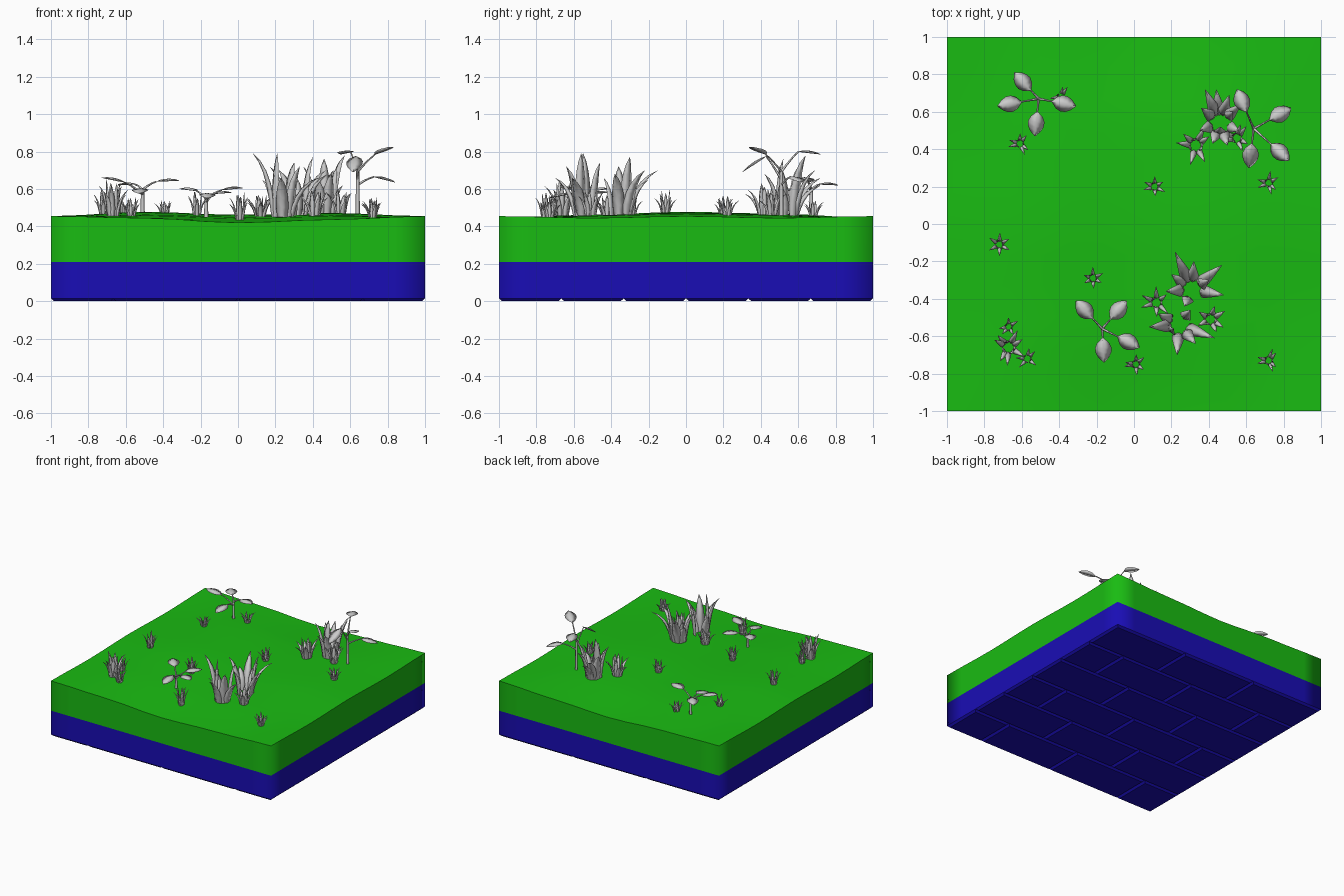
import bpy, bmesh, math, random
from mathutils import Vector

if "Cube" in bpy.data.objects:
    bpy.data.objects.remove(bpy.data.objects["Cube"])

random.seed(4)
UP = Vector((0, 0, 1))


def material(name, color):
    m = bpy.data.materials.new(name)
    m.diffuse_color = (*color, 1)
    m.use_nodes = True
    m.node_tree.nodes["Principled BSDF"].inputs["Base Color"].default_value = m.diffuse_color
    return m


def finish(bm, name, mat=None):
    bmesh.ops.recalc_face_normals(bm, faces=bm.faces[:])
    me = bpy.data.meshes.new(name)
    bm.to_mesh(me)
    bm.free()
    ob = bpy.data.objects.new(name, me)
    bpy.context.collection.objects.link(ob)
    if mat:
        me.materials.append(mat)
    return ob


green = material("grass_green", (0.01, 0.5, 0.006))
blue = material("base_blue", (0.01, 0.004, 0.46))

# Gently rolling ground height, blended from a coarse control grid
EDGE = (.455, .445, .42, .437, .455)
HEIGHTS = (EDGE,
           (.445, .463, .45, .46, .445),
           (.455, .478, .462, .472, .455),
           (.445, .468, .455, .462, .445),
           EDGE)


def ground_z(x, y):
    u, v = (x + 1) * 2, (y + 1) * 2
    i, j = min(3, max(0, int(u))), min(3, max(0, int(v)))
    s, t = u - i, v - j
    s, t = s * s * (3 - 2 * s), t * t * (3 - 2 * t)
    a = HEIGHTS[j][i] * (1 - s) + HEIGHTS[j][i + 1] * s
    b = HEIGHTS[j + 1][i] * (1 - s) + HEIGHTS[j + 1][i + 1] * s
    return a * (1 - t) + b * t


# Block layers: a grid with a skirt, vertical corners shaded smooth
def layer(name, top, z_low, mat, keep_top):
    bm = bmesh.new()
    bmesh.ops.create_grid(bm, x_segments=12, y_segments=12, size=1)
    for v in bm.verts:
        v.co.z = top(v.co.x, v.co.y)
    caps = bm.faces[:]
    rim = [e for e in bm.edges if e.is_boundary]
    for e in rim:
        e.smooth = False
    new = bmesh.ops.extrude_edge_only(bm, edges=rim)["geom"]
    for v in new:
        if isinstance(v, bmesh.types.BMVert):
            v.co.z = z_low
    if not keep_top:
        bmesh.ops.delete(bm, geom=caps, context='FACES')
    for f in bm.faces:
        f.smooth = True
    ob = finish(bm, name, mat)
    return ob


layer("grass_layer", ground_z, 0.21, green, True)
layer("soil_layer", lambda x, y: 0.21, 0.015, blue, False)

# Chamfered paving bricks on the underside, rows staggered
bm = bmesh.new()
row = 1 / 3
for r in range(6):
    cuts = [-1, -row, row, 1] if r % 2 else [-1, -2 * row, 0, 2 * row, 1]
    y0, y1 = -1 + r * row, -1 + (r + 1) * row
    for x0, x1 in zip(cuts, cuts[1:]):
        rings = []
        for z, d in ((0.015, 0), (0, 0.016)):
            rings.append([bm.verts.new((x, y, z)) for x, y in (
                (x0 + d, y0 + d), (x1 - d, y0 + d), (x1 - d, y1 - d), (x0 + d, y1 - d))])
        bm.faces.new(rings[1])
        for k in range(4):
            n = (k + 1) % 4
            bm.faces.new((rings[0][k], rings[0][n], rings[1][n], rings[1][k]))
finish(bm, "underside_bricks", blue)


# Diamond-section loft along a curved path, used for blades, stems and leaves
def loft(bm, a, ctrl, b, width, thick, profile):
    a, ctrl, b = Vector(a), Vector(ctrl), Vector(b)
    n = len(profile) - 1
    flat = Vector((b.x - a.x, b.y - a.y, 0))
    if flat.length < 1e-4:
        flat = Vector((1, 0, 0))
    side = flat.normalized().cross(UP)
    rings = []
    for i, p in enumerate(profile):
        t = i / n
        c = a * (1 - t) ** 2 + ctrl * 2 * t * (1 - t) + b * t * t
        tan = ((ctrl - a) * (1 - t) + (b - ctrl) * t).normalized()
        nor = side.cross(tan)
        w, h = side * width * p / 2, nor * thick * p / 2
        rings.append([bm.verts.new(c + o) for o in (w, h, -w, -h)])
    for r0, r1 in zip(rings, rings[1:]):
        for k in range(4):
            m = (k + 1) % 4
            bm.faces.new((r0[k], r0[m], r1[m], r1[k])).smooth = True


BLADE = (.75, 1, .95, .75, .45, .03)
LEAF = (.12, .75, 1, .95, .65, .05)


def blade(bm, cx, cy, tip, width, root):
    d = Vector((tip[0] - cx, tip[1] - cy))
    off = d.normalized() * root
    bx, by = cx + off.x, cy + off.y
    z = ground_z(bx, by) - 0.01
    ctrl = (bx + (tip[0] - bx) * .15, by + (tip[1] - by) * .15, z + (tip[2] - z) * .75)
    loft(bm, (bx, by, z), ctrl, tip, width, width * .4, BLADE)


# Large clumps, each blade given by its tip
BIG = {
    "front_clump_a": (.31, -.35, ((.22, -.15, .7), (.47, -.22, .70), (.48, -.38, .68), (.2, -.27, .62),
                                  (.32, -.2, .65), (.4, -.3, .77), (.17, -.36, .72), (.27, -.44, .66))),
    "front_clump_b": (.24, -.54, ((.08, -.55, .79), (.23, -.7, .66), (.43, -.61, .66), (.13, -.48, .65),
                                  (.33, -.64, .72), (.21, -.56, .79), (.3, -.46, .74))),
    "back_clump": (.46, .54, ((.38, .72, .66), (.44, .72, .62), (.51, .69, .7), (.36, .62, .68),
                              (.35, .5, .72), (.46, .52, .76), (.53, .6, .72), (.56, .5, .62),
                              (.42, .43, .66), (.5, .42, .68), (.57, .64, .78))),
}
for name, (cx, cy, tips) in BIG.items():
    bm = bmesh.new()
    for t in tips:
        blade(bm, cx, cy, t, .068, .05)
    finish(bm, name)

# Small and medium tufts: x, y, height, spread, blade width, count
TUFTS = [
    (-.67, -.66, .20, .095, .034, 11), (-.67, -.55, .11, .055, .02, 8), (-.57, -.72, .11, .06, .02, 8),
    (.12, -.42, .13, .08, .027, 9), (.41, -.51, .15, .085, .032, 9),
    (.33, .42, .17, .10, .036, 10), (.55, .46, .14, .075, .03, 9),
    (-.72, -.11, .13, .06, .022, 9), (-.22, -.29, .13, .06, .021, 9), (.01, -.75, .15, .06, .022, 9),
    (.72, -.73, .10, .06, .021, 9), (.11, .2, .11, .06, .021, 9), (.72, .22, .10, .06, .021, 9),
    (-.61, .43, .08, .06, .02, 9), (-.39, .68, .09, .06, .02, 8),
]
for i, (x, y, h, s, w, n) in enumerate(TUFTS):
    bm = bmesh.new()
    for k in range(n):
        a = math.tau * k / n + random.uniform(-.25, .25)
        r = s * (random.uniform(.85, 1.1) if k % 3 else .4)
        z = ground_z(x, y) + h * (random.uniform(.55, .85) if k % 3 else random.uniform(.85, 1))
        blade(bm, x, y, (x + math.cos(a) * r, y + math.sin(a) * r, z), w, s * .3)
    finish(bm, f"grass_tuft_{i + 1}")

# Leafy plants: stem x, y, stem top z, then leaves as (tip xyz, base z)
PLANTS = {
    "back_left_plant": (-.51, .67, .60, ((-.64, .81, .62, .625), (-.73, .63, .66, .635),
                                         (-.31, .63, .645, .64), (-.53, .47, .575, .60))),
    "front_plant": (-.17, -.56, .55, ((-.31, -.41, .60, .59), (-.04, -.41, .58, .575),
                                      (.03, -.66, .605, .595), (-.16, -.74, .55, .575))),
    "back_right_plant": (.64, .51, .70, ((.55, .72, .785, .80), (.84, .62, .635, .665),
                                         (.83, .34, .825, .785), (.615, .30, .69, .775))),
}
for name, (x, y, top, leaves) in PLANTS.items():
    bm = bmesh.new()
    z0 = ground_z(x, y) - .01
    loft(bm, (x, y, z0), (x, y, (z0 + top) / 2), (x, y, top), .022, .022, (1.1, 1, .9, .8))
    for k, (tx, ty, tz, bz) in enumerate(leaves):
        tip = Vector((tx, ty, tz))
        d = Vector((tx - x, ty - y, 0)).normalized()
        base = Vector((tx, ty, bz)) - d * .13
        start = Vector((x, y, z0 + (min(top, bz) - z0) * (.8 if k % 2 else .97)))
        loft(bm, start, start.lerp(base, .5) + UP * .01, base, .012, .012, (1.2, 1, .8, .7))
        loft(bm, base, base.lerp(tip, .5) + UP * .012, tip, .088, .014, LEAF)
    finish(bm, name)
